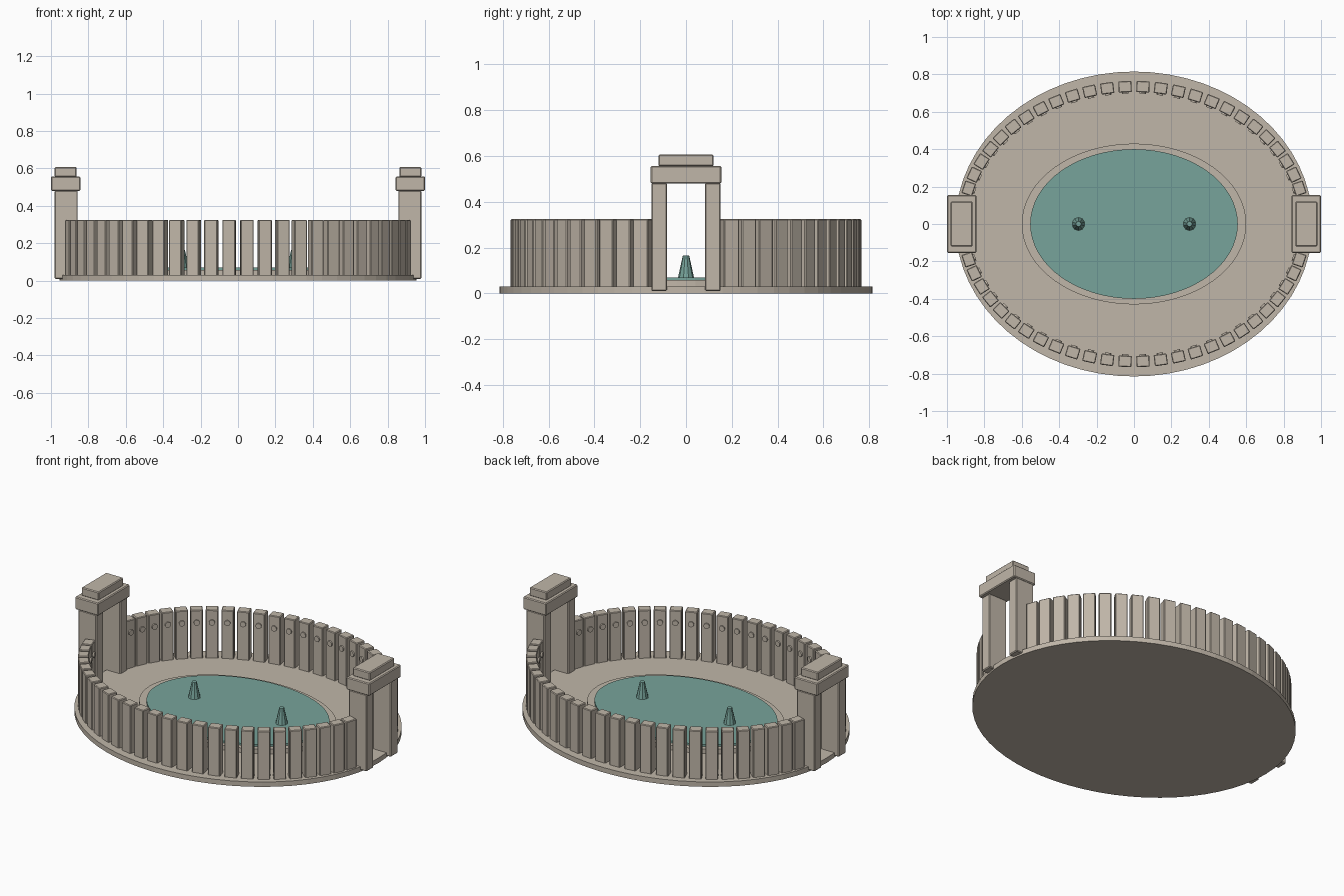
import bpy, math
from mathutils import Matrix, Vector

if "Cube" in bpy.data.objects:
    bpy.data.objects.remove(bpy.data.objects["Cube"])


def material(name, rgb):
    m = bpy.data.materials.new(name)
    m.diffuse_color = (*rgb, 1)
    m.use_nodes = True
    m.node_tree.nodes["Principled BSDF"].inputs["Base Color"].default_value = m.diffuse_color
    return m


STONE = material("pale stone", (0.53, 0.47, 0.395))
WATER = material("pool water", (0.185, 0.37, 0.325))


def finish(ob, name, mat, bevel=0):
    ob.name = name
    ob.data.materials.append(mat)
    if bevel:
        b = ob.modifiers.new("bevel", 'BEVEL')
        b.width = bevel
        b.segments = 1
    return ob


def box(name, x, y, z, mat=STONE, bevel=0.005):
    # box from (min, max) ranges
    bpy.ops.mesh.primitive_cube_add(size=1)
    ob = bpy.context.object
    c = Vector([(r[0] + r[1]) / 2 for r in (x, y, z)])
    s = [r[1] - r[0] for r in (x, y, z)]
    ob.data.transform(Matrix.Translation(c) @ Matrix.Diagonal((*s, 1)))
    return finish(ob, name, mat, bevel)


def oval(name, rx, ry, z0, z1, mat, sides=64):
    bpy.ops.mesh.primitive_cylinder_add(vertices=sides, radius=1, depth=1)
    ob = bpy.context.object
    ob.data.transform(Matrix.Translation((0, 0, (z0 + z1) / 2))
                      @ Matrix.Diagonal((rx, ry, z1 - z0, 1)))
    return finish(ob, name, mat)


# plaza floor, pool rim and water
oval("plaza_base", 0.955, 0.815, 0, 0.03, STONE)
oval("pool_rim", 0.60, 0.43, 0.02, 0.058, STONE)
oval("pool_water", 0.555, 0.40, 0.03, 0.07, WATER)

# fountain jets
for x in (-0.297, 0.297):
    bpy.ops.mesh.primitive_cone_add(vertices=10, radius1=0.037, radius2=0.014,
                                    depth=0.105, location=(x, 0, 0.1125))
    finish(bpy.context.object, "fountain_jet", WATER)

# end gateways: two legs, lintel and cap
for s in (-1, 1):
    def span(a, b):
        return (min(s * a, s * b), max(s * a, s * b))
    for t in (-1, 1):
        y = sorted((t * 0.083, t * 0.151))
        box("gate_leg", span(0.857, 0.98), y, (0.01, 0.482))
    box("gate_lintel", span(0.843, 1.0), (-0.154, 0.154), (0.48, 0.557))
    box("gate_cap", span(0.863, 0.98), (-0.12, 0.12), (0.555, 0.607))

# ring of pillars, each with a small round wreath on its inner face
RX, RY = 0.915, 0.735
pillar = box("pillar", (-0.03, 0.03), (-0.035, 0.035), (0.025, 0.325), bevel=0.004)
bpy.ops.mesh.primitive_cylinder_add(vertices=12, radius=0.017, depth=0.016)
wreath = finish(bpy.context.object, "wreath", STONE)
wreath.data.transform(Matrix.Translation((-0.03, 0, 0.25))
                      @ Matrix.Rotation(math.pi / 2, 4, 'Y'))


def place(source, m):
    ob = source.copy()
    bpy.context.collection.objects.link(ob)
    ob.matrix_world = m


for half in (1, -1):
    for i in range(26):
        a = half * math.radians(15 + 6 * i)
        normal = math.atan2(math.sin(a) / RY, math.cos(a) / RX)
        m = (Matrix.Translation((RX * math.cos(a), RY * math.sin(a), 0))
             @ Matrix.Rotation(normal, 4, 'Z'))
        place(pillar, m)
        place(wreath, m)
for ob in (pillar, wreath):
    bpy.data.objects.remove(ob)
